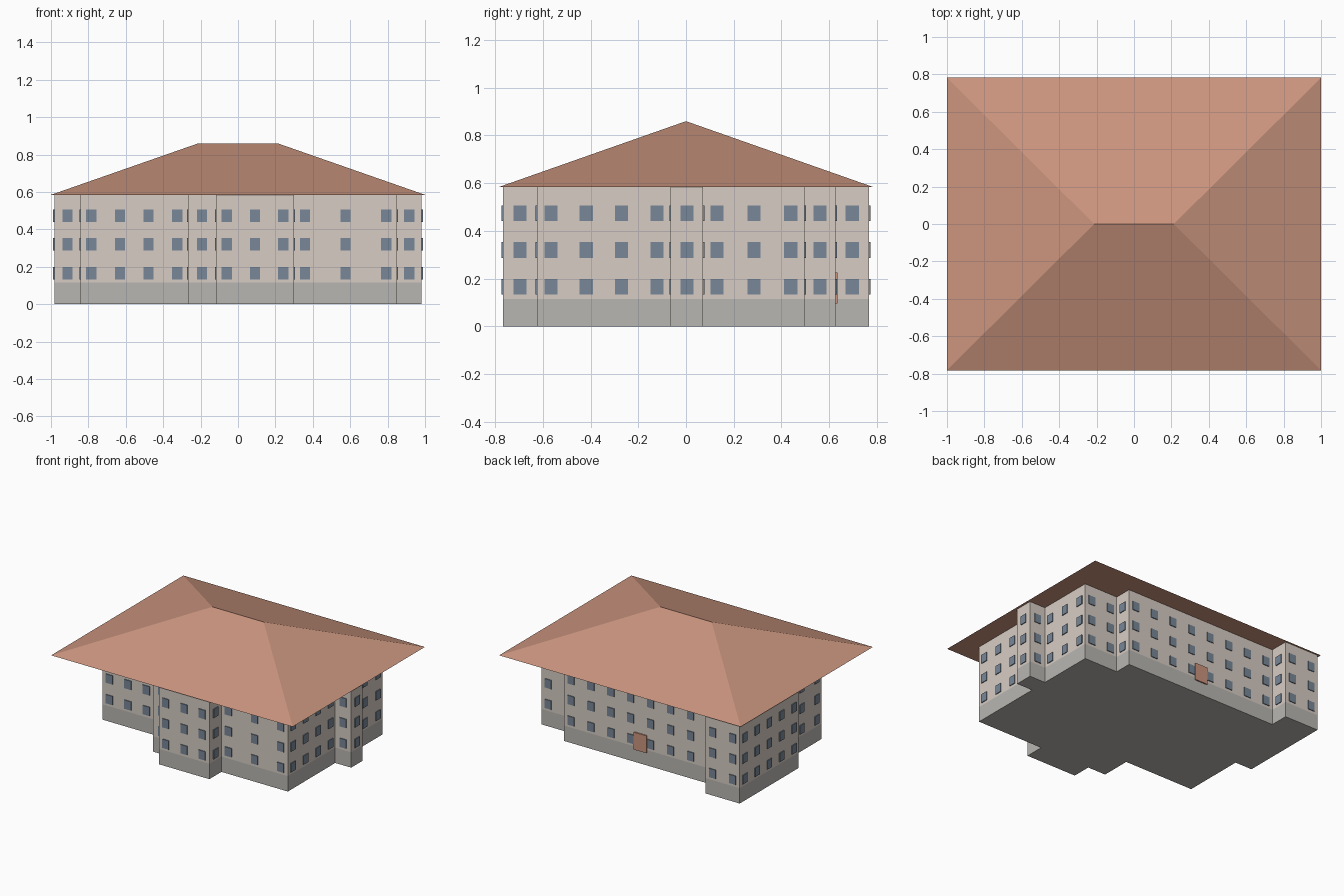
import bpy, bmesh, math
from mathutils import Vector, Matrix

if "Cube" in bpy.data.objects:
    bpy.data.objects.remove(bpy.data.objects["Cube"], do_unlink=True)


def material(name, rgb):
    m = bpy.data.materials.new(name)
    m.use_nodes = True
    m.diffuse_color = (*rgb, 1)
    m.node_tree.nodes["Principled BSDF"].inputs["Base Color"].default_value = (*rgb, 1)
    return m


WALL = material("beige plaster", (0.68, 0.605, 0.55))
STONE = material("grey stone", (0.48, 0.47, 0.44))
GLASS = material("blue grey glass", (0.19, 0.245, 0.31))
TILE = material("terracotta", (0.60, 0.30, 0.21))

PLINTH_TOP, EAVES, RIDGE = 0.115, 0.585, 0.86

# Footprint corners, anticlockwise, each with the window columns on the wall that follows
FOOTPRINT = [
    (-0.842, -0.40, 4), (-0.267, -0.40, 1), (-0.267, -0.624, 1), (-0.118, -0.624, 1),
    (-0.118, -0.767, 3), (0.30, -0.767, 1), (0.30, -0.624, 3), (0.85, -0.624, 4),
    (0.85, -0.064, 1), (0.982, -0.064, 1), (0.982, 0.072, 1), (0.85, 0.072, 3),
    (0.85, 0.497, 2), (0.57, 0.497, 1), (0.57, 0.627, 8), (-0.70, 0.627, 1),
    (-0.70, 0.767, 2), (-0.982, 0.767, 5), (-0.982, 0.07, 1), (-0.842, 0.07, 3),
]


def finish(name, bm, mat):
    mesh = bpy.data.meshes.new(name)
    bm.to_mesh(mesh)
    bm.free()
    mesh.materials.append(mat)
    obj = bpy.data.objects.new(name, mesh)
    bpy.context.collection.objects.link(obj)
    return obj


def prism(name, z0, z1, mat, floor=False):
    """Walls standing on the footprint, with an optional floor."""
    bm = bmesh.new()
    low = [bm.verts.new((x, y, z0)) for x, y, n in FOOTPRINT]
    high = [bm.verts.new((x, y, z1)) for x, y, n in FOOTPRINT]
    for i in range(len(low)):
        j = (i + 1) % len(low)
        bm.faces.new((low[i], low[j], high[j], high[i]))
    if floor:
        bm.faces.new(low[::-1])
    return finish(name, bm, mat)


def add_panel(bm, centre, angle, width, depth, height):
    """A thin box lying on a wall that runs along the given angle."""
    m = (Matrix.Translation(centre) @ Matrix.Rotation(angle, 4, 'Z')
         @ Matrix.Diagonal((width, depth, height, 1)))
    bmesh.ops.create_cube(bm, size=1, matrix=m)


# Body of the building
prism("plinth", 0, PLINTH_TOP, STONE, floor=True)
prism("walls", PLINTH_TOP, EAVES, WALL)

# Windows: three rows, spread evenly along every wall
bm = bmesh.new()
margin = 0.058
for i, (x, y, count) in enumerate(FOOTPRINT):
    a = Vector((x, y, 0))
    b = Vector((*FOOTPRINT[(i + 1) % len(FOOTPRINT)][:2], 0))
    along = (b - a).normalized()
    angle = math.atan2(along.y, along.x)
    length = (b - a).length
    for k in range(count):
        if count == 1:
            d = length / 2
        else:
            d = margin + k * (length - 2 * margin) / (count - 1)
        for z in (0.166, 0.32, 0.474):
            add_panel(bm, a + along * d + Vector((0, 0, z)), angle, 0.055, 0.012, 0.066)
finish("windows", bm, GLASS)

# Back door
bm = bmesh.new()
add_panel(bm, Vector((-0.065, 0.627, 0.16)), 0, 0.105, 0.018, 0.13)
finish("back_door", bm, TILE)

# Hipped roof with a flat underside
bm = bmesh.new()
eave = [bm.verts.new((x, y, EAVES)) for x, y in ((-1, -0.782), (1, -0.782), (1, 0.782), (-1, 0.782))]
west, east = [bm.verts.new((x, 0, RIDGE)) for x in (-0.213, 0.213)]
sw, se, ne, nw = eave
for face in ((sw, se, east, west), (se, ne, east), (ne, nw, west, east), (nw, sw, west), (nw, ne, se, sw)):
    bm.faces.new(face)
finish("roof", bm, TILE)
